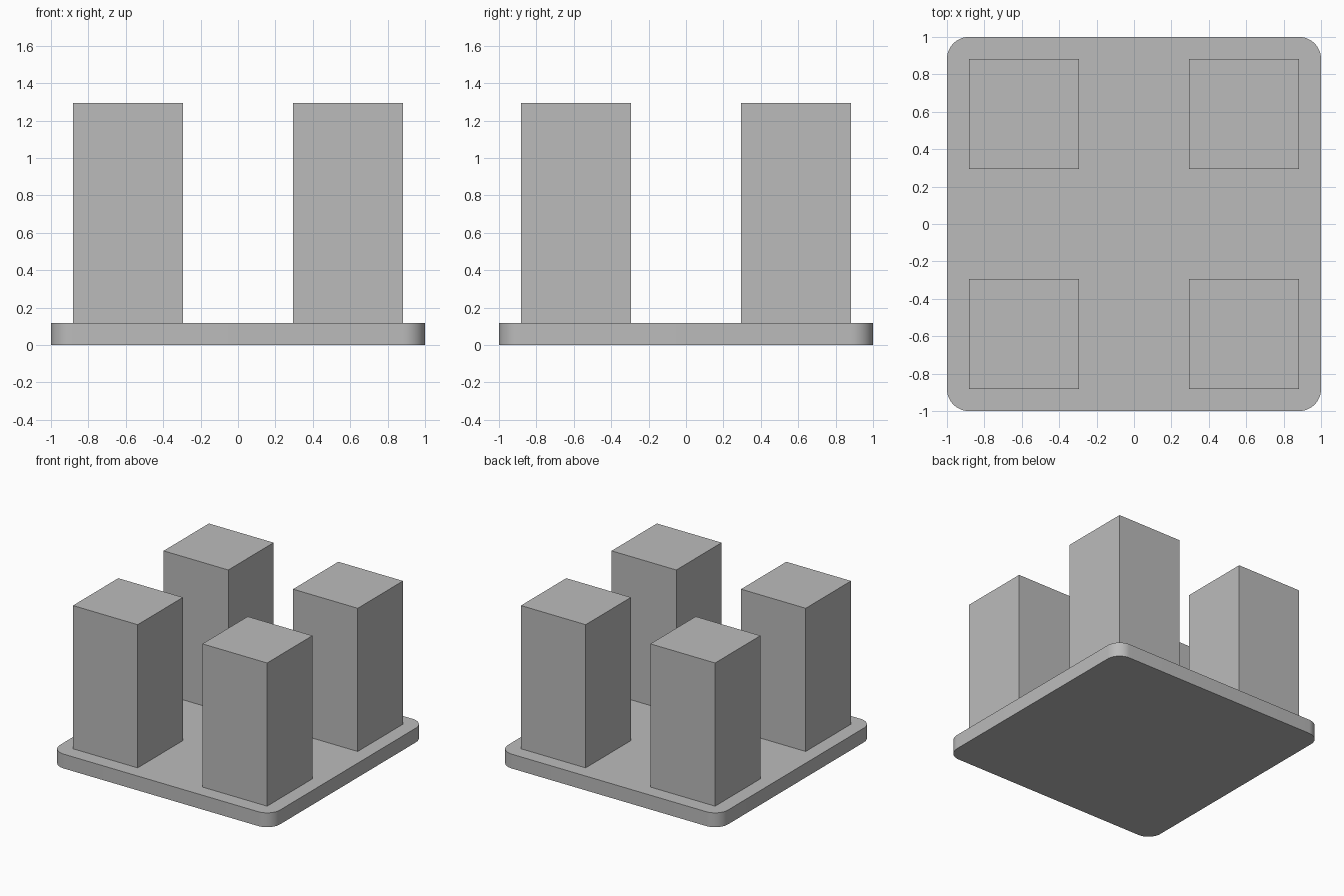
import bpy
import bmesh

UNIT = 2 / 17  # plate thickness, the module for every other size

if "Cube" in bpy.data.objects:
    bpy.data.objects.remove(bpy.data.objects["Cube"], do_unlink=True)

grey = bpy.data.materials.new("plain_grey")
grey.use_nodes = True
colour = (0.5, 0.5, 0.5, 1)
grey.diffuse_color = colour
grey.node_tree.nodes["Principled BSDF"].inputs["Base Color"].default_value = colour


def add_box(name, size, centre, corner_radius=0):
    """Box with optionally rounded vertical corners."""
    bm = bmesh.new()
    bmesh.ops.create_cube(bm, size=1)
    bmesh.ops.scale(bm, vec=size, verts=bm.verts)
    if corner_radius:
        upright = [e for e in bm.edges
                   if abs(e.verts[0].co.z - e.verts[1].co.z) > size[2] / 2]
        bmesh.ops.bevel(bm, geom=upright, offset=corner_radius, segments=12,
                        profile=0.5, affect='EDGES')
    mesh = bpy.data.meshes.new(name)
    bm.to_mesh(mesh)
    bm.free()
    mesh.materials.append(grey)
    obj = bpy.data.objects.new(name, mesh)
    obj.location = centre
    bpy.context.collection.objects.link(obj)
    return obj


# Base plate with rounded corners
plate = add_box("base_plate", (2, 2, UNIT), (0, 0, UNIT / 2), UNIT)
bpy.ops.object.select_all(action='DESELECT')
plate.select_set(True)
bpy.context.view_layer.objects.active = plate
bpy.ops.object.shade_smooth_by_angle()

# Four square pillars, one in each quarter
for side, sx in (("right", -1), ("left", 1)):
    for end, sy in (("front", -1), ("back", 1)):
        add_box(f"{end}_{side}_pillar", (5 * UNIT, 5 * UNIT, 10 * UNIT),
                (sx * 5 * UNIT, sy * 5 * UNIT, 6 * UNIT))
